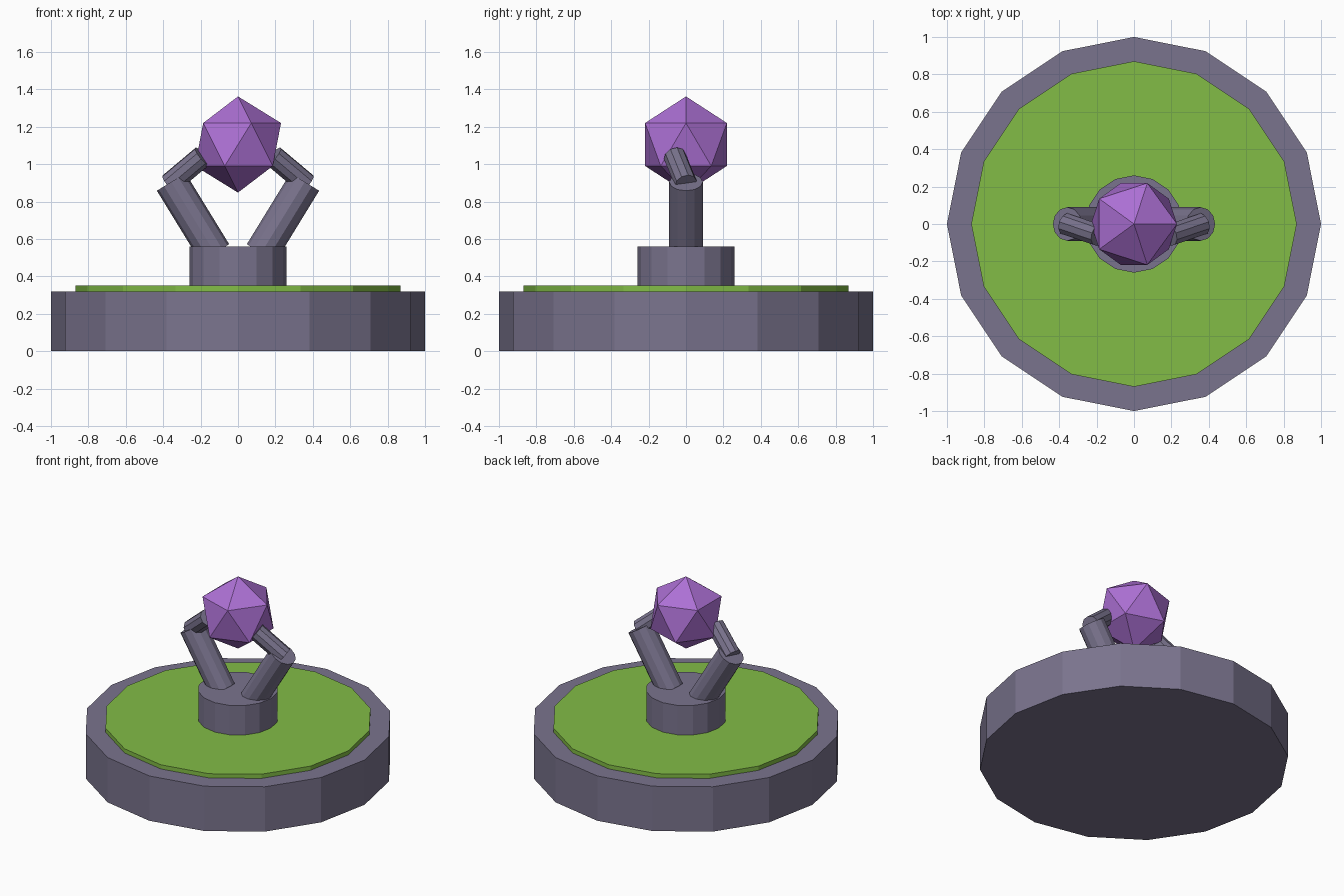
import bpy
import math
from mathutils import Vector

cube = bpy.data.objects.get("Cube")
if cube:
    bpy.data.objects.remove(cube, do_unlink=True)


def material(name, rgb):
    mat = bpy.data.materials.new(name)
    mat.use_nodes = True
    color = (*rgb, 1.0)
    mat.diffuse_color = color
    mat.node_tree.nodes["Principled BSDF"].inputs["Base Color"].default_value = color
    return mat


stone = material("grey violet stone", (0.195, 0.174, 0.27))
grass = material("grass green", (0.223, 0.503, 0.061))
crystal = material("purple crystal", (0.413, 0.162, 0.658))


def finish(name, mat):
    obj = bpy.context.object
    obj.name = name
    obj.data.name = name
    obj.data.materials.append(mat)
    return obj


def rod(name, start, end, radius, sides, mat):
    """Flat-sided cylinder running between two points."""
    start, end = Vector(start), Vector(end)
    axis = end - start
    bpy.ops.mesh.primitive_cylinder_add(
        vertices=sides, radius=radius, depth=axis.length,
        location=(start + end) / 2,
        rotation=axis.to_track_quat("Z", "Y").to_euler())
    return finish(name, mat)


# Stacked discs: plinth, lawn and pedestal
rod("plinth", (0, 0, 0), (0, 0, 0.32), 1.0, 16, stone)
rod("lawn", (0, 0, 0.32), (0, 0, 0.35), 0.87, 16, grass)
rod("pedestal", (0, 0, 0.35), (0, 0, 0.56), 0.26, 16, stone)

# Pair of bent arms holding the gem
for side, s in (("left", 1), ("right", -1)):
    rod(side + "_lower_arm", (s * 0.124, 0, 0.525), (s * 0.357, 0, 0.905),
        0.09, 12, stone)
    rod(side + "_upper_arm", (s * 0.365, 0, 0.895), (s * 0.19, -0.06, 1.042),
        0.06, 10, stone)

# Faceted gem
bpy.ops.mesh.primitive_ico_sphere_add(subdivisions=1, radius=0.257,
                                      location=(0, 0, 1.105))
finish("gem", crystal)
